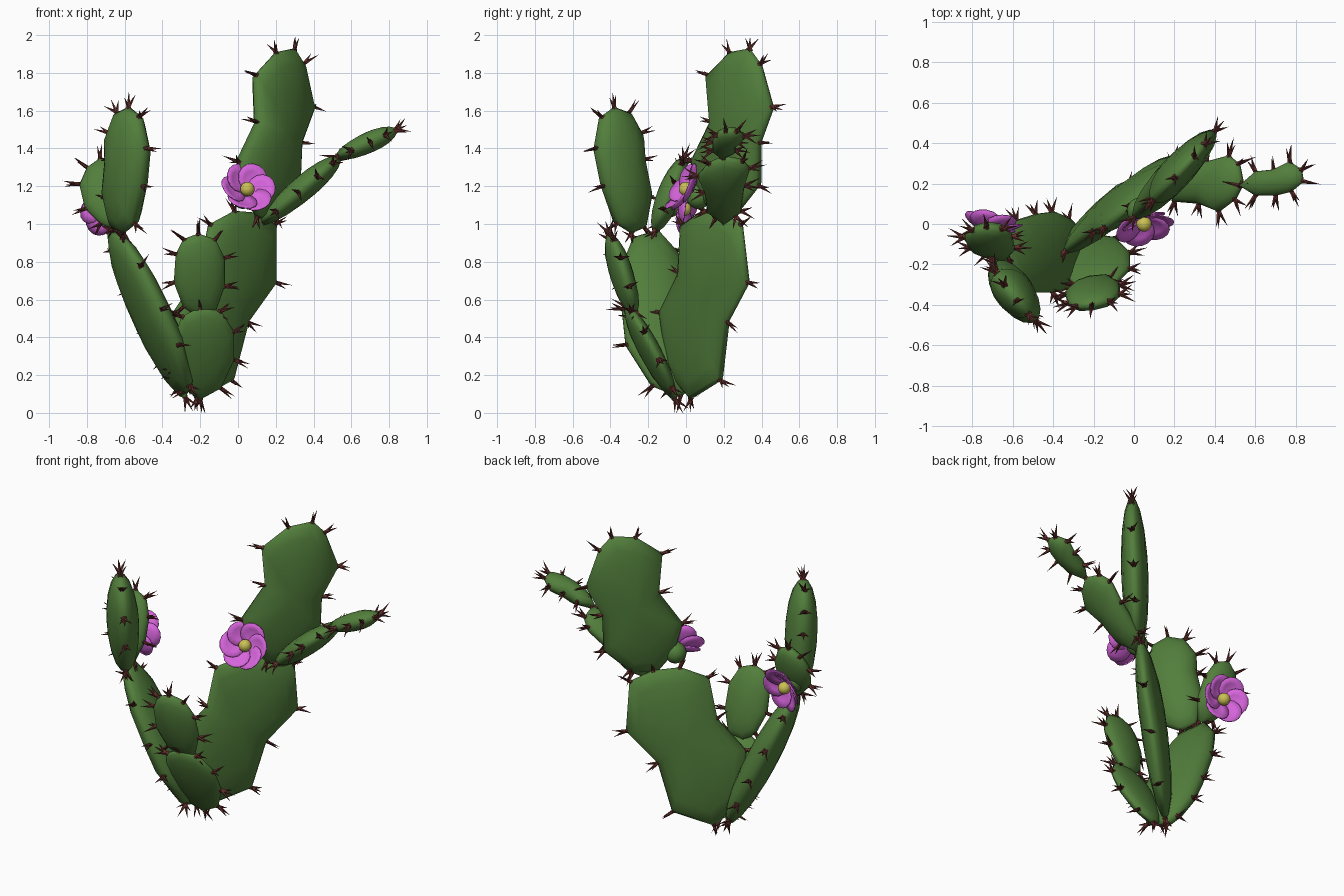
import bpy, bmesh, random
from math import sin, cos, pi, radians
from mathutils import Vector, Matrix

if "Cube" in bpy.data.objects:
    bpy.data.objects.remove(bpy.data.objects["Cube"])

random.seed(4)

def material(name, rgb):
    m = bpy.data.materials.new(name)
    m.diffuse_color = (*rgb, 1)
    m.use_nodes = True
    m.node_tree.nodes["Principled BSDF"].inputs["Base Color"].default_value = m.diffuse_color
    return m

GREEN = material("cactus_green", (0.085, 0.21, 0.045))
BROWN = material("spine_brown", (0.12, 0.03, 0.025))
PINK = material("petal_pink", (0.68, 0.13, 0.72))
YELLOW = material("stamen_yellow", (0.6, 0.53, 0.09))

def finish(bm, name, mat, smooth=True):
    bmesh.ops.recalc_face_normals(bm, faces=bm.faces)
    me = bpy.data.meshes.new(name)
    bm.to_mesh(me)
    bm.free()
    for p in me.polygons:
        p.use_smooth = smooth
    me.materials.append(mat)
    ob = bpy.data.objects.new(name, me)
    bpy.context.collection.objects.link(ob)
    return ob

def pad(name, axis, plane, thick, pts):
    """Lens-shaped pad: outline in two axes, third axis = a + b*first + c*second."""
    a, b, c = plane
    i, j = [k for k in range(3) if k != axis]
    rim, n = [], Vector((0, 0, 0))
    n[i], n[j], n[axis] = b, c, -1
    n.normalize()
    for p, q in pts:
        v = Vector((0, 0, 0))
        v[i], v[j], v[axis] = p, q, a + b * p + c * q
        rim.append(v)
    mid = sum(rim, Vector()) / len(rim)
    bm = bmesh.new()
    rings = []
    for deg in (-75, -55, -35, -16, 0, 16, 35, 55, 75):
        s, h = cos(radians(deg)), sin(radians(deg)) * thick / 2
        rings.append([bm.verts.new(mid + (v - mid) * s + n * h) for v in rim])
    m = len(rim)
    for r0, r1 in zip(rings, rings[1:]):
        for k in range(m):
            bm.faces.new((r0[k], r0[(k + 1) % m], r1[(k + 1) % m], r1[k]))
    for ring, sign in ((rings[0], -1), (rings[-1], 1)):
        pole = bm.verts.new(mid + n * sign * thick / 2)
        for k in range(m):
            bm.faces.new((ring[k], ring[(k + 1) % m], pole))
    finish(bm, name, GREEN)

    # cluster of three spines at every outline corner
    bm = bmesh.new()
    for k, v in enumerate(rim):
        t = (rim[(k + 1) % m] - rim[k - 1]).normalized()
        out = t.cross(n)
        if out.dot(v - mid) < 0:
            out = -out
        for side in (-0.6, 0.0, 0.6):
            d = (out + n * side + t * random.uniform(-0.35, 0.35)).normalized()
            length = random.uniform(0.075, 0.11)
            mat = Matrix.Translation(v + d * (length / 2 - 0.015)) @ \
                d.to_track_quat('Z', 'Y').to_matrix().to_4x4()
            bmesh.ops.create_cone(bm, cap_ends=True, segments=5, radius1=0.013,
                                  radius2=0, depth=length, matrix=mat)
    finish(bm, name + "_spines", BROWN, False)

# main stem pads
pad("trunk_pad", 1, (0.232, 0.905, -0.118), 0.15,
    [(-.22, .07), (-.03, .17), (.05, .48), (.2, .69), (.2, 1.0), (.1, 1.06),
     (-.02, 1.07), (-.15, 1.0), (-.2, .74), (-.34, .53), (-.33, .2)])
pad("upper_pad", 1, (0.085, 1.1, -0.04), 0.16,
    [(.1, 1.03), (.03, 1.15), (.0, 1.33), (.1, 1.54), (.09, 1.79), (.2, 1.91),
     (.3, 1.93), (.35, 1.85), (.4, 1.62), (.33, 1.43), (.32, 1.2), (.2, 1.04)])

# left branch pads
pad("left_pad", 0, (-0.25, -0.37, -0.5), 0.18,
    [(-.03, .08), (-.18, .14), (-.32, .36), (-.34, .55), (-.34, .78), (-.28, .93),
     (-.15, .97), (-.05, .86), (.02, .65), (.05, .44), (.06, .27), (.02, .13)])
pad("left_upper_pad", 0, (-0.77, -0.8, -0.07), 0.19,
    [(-.29, .95), (-.37, 1.0), (-.44, 1.2), (-.48, 1.4), (-.45, 1.57), (-.38, 1.62),
     (-.3, 1.59), (-.24, 1.48), (-.23, 1.34), (-.19, 1.14), (-.22, .98)])
pad("left_bud_pad", 1, (-0.55, 0.0, 0.4), 0.13,
    [(-.63, .96), (-.73, 1.0), (-.81, 1.08), (-.84, 1.21), (-.8, 1.3), (-.73, 1.35),
     (-.65, 1.32), (-.6, 1.22), (-.59, 1.08)])

# small front pads
pad("front_lower_pad", 1, (0.01, 0.15, -0.53), 0.11,
    [(-.2, .07), (-.09, .13), (-.02, .28), (-.02, .43), (-.09, .54), (-.2, .56),
     (-.3, .51), (-.34, .39), (-.33, .24), (-.28, .12)])
pad("front_upper_pad", 1, (-0.09, 0.15, -0.3), 0.12,
    [(-.22, .51), (-.12, .53), (-.07, .67), (-.07, .82), (-.12, .92), (-.21, .95),
     (-.29, .92), (-.33, .84), (-.34, .69), (-.29, .56)])

# right arm pads
pad("right_arm_pad", 2, (0.9, 0.84, 0.0), 0.13,
    [(.12, .2), (.2, .11), (.32, .1), (.42, .06), (.5, .12), (.54, .2), (.52, .3),
     (.47, .34), (.36, .31), (.2, .29)])
pad("right_tip_pad", 2, (1.12, 0.45, 0.0), 0.11,
    [(.52, .19), (.6, .14), (.7, .14), (.78, .16), (.84, .21), (.83, .27), (.77, .31),
     (.69, .27), (.6, .26)])

def ball(name, mat, matrix, size):
    bm = bmesh.new()
    bmesh.ops.create_uvsphere(bm, u_segments=16, v_segments=10, radius=1)
    bm.transform(matrix @ Matrix.Diagonal((*size, 1)))
    finish(bm, name, mat)

def flower(name, centre, facing):
    rot = Vector(facing).to_track_quat('Z', 'Y').to_matrix().to_4x4()
    base = Matrix.Translation(centre) @ rot
    # six overlapping cupped petals
    bm = bmesh.new()
    for k in range(6):
        spin = Matrix.Rotation(k * pi / 3, 4, 'Z') @ Matrix.Rotation(0.15, 4, 'X')
        def at(r, ang):
            x, y = 0.076 + 0.07 * r * cos(ang), 0.08 * r * sin(ang)
            return bm.verts.new(base @ spin @ Vector((x, y, -0.03 + 3 * x * x + 3 * y * y)))
        mid = at(0, 0)
        inner = [at(0.55, 2 * pi * q / 14) for q in range(14)]
        outer = [at(1, 2 * pi * q / 14) for q in range(14)]
        for q in range(14):
            w = (q + 1) % 14
            bm.faces.new((mid, inner[q], inner[w]))
            bm.faces.new((inner[q], outer[q], outer[w], inner[w]))
    petals = finish(bm, name + "_petals", PINK)
    petals.modifiers.new("thickness", 'SOLIDIFY').thickness = 0.006
    ball(name + "_centre", YELLOW, base, (0.038, 0.038, 0.038))
    ball(name + "_base", GREEN, base @ Matrix.Translation((0, 0, -0.08)), (0.065, 0.065, 0.065))

flower("front_flower", (.05, .0, 1.185), (.25, -.8, .5))
flower("back_flower", (-.7, -.01, 1.08), (.2, .93, -.25))
